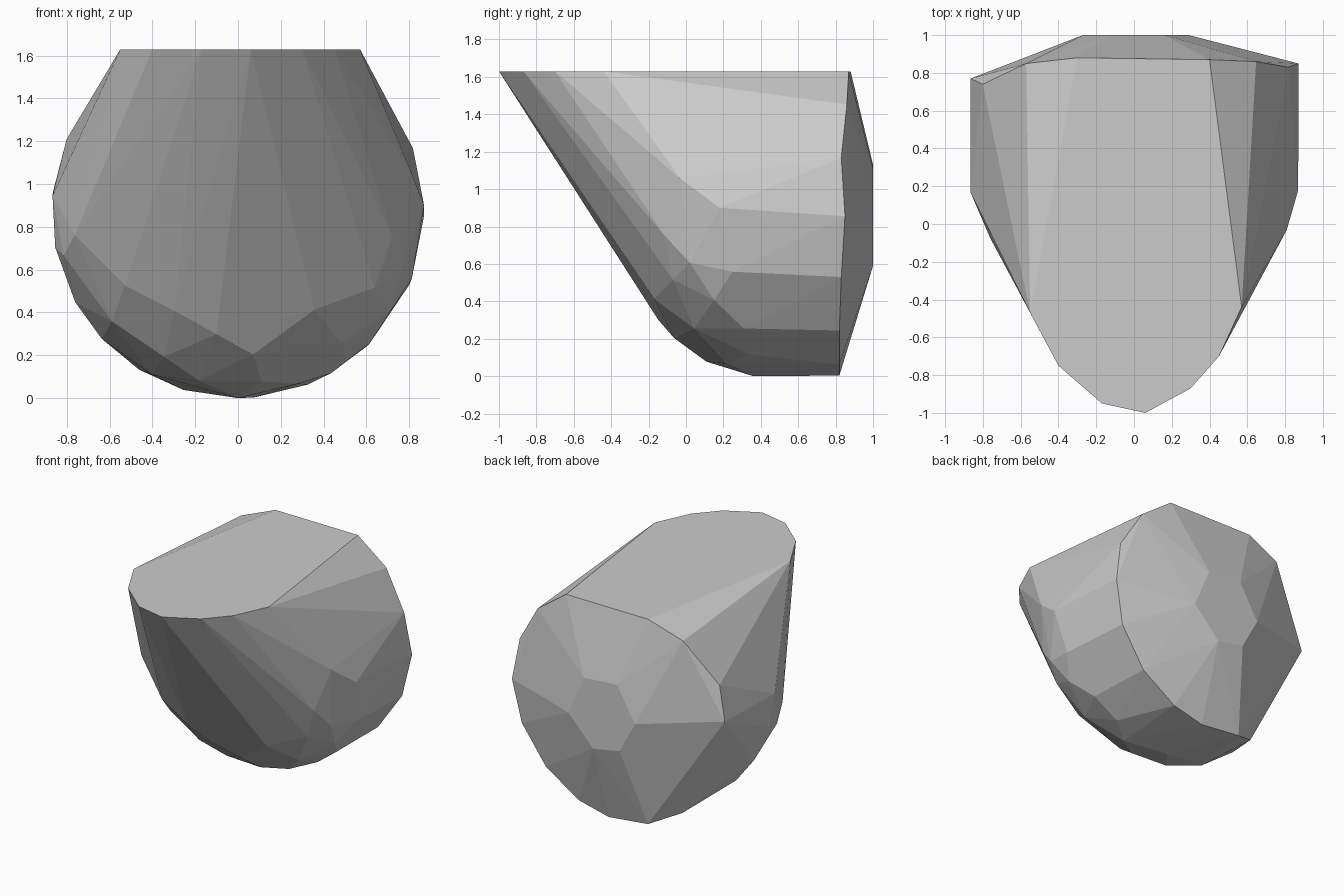
import bpy
import bmesh
from math import sin, cos, radians, sqrt

default_cube = bpy.data.objects.get("Cube")
if default_cube:
    bpy.data.objects.remove(default_cube, do_unlink=True)

RADIUS = 0.87      # body radius around the front-to-back axis
TOP = 1.63         # height of the flat cut


def around_axis(angle, radius, y):
    """Point around the front-to-back axis; zero degrees is straight down."""
    turn = radians(angle)
    return (radius * sin(turn), y, RADIUS - radius * cos(turn))


def belly_point(angle, percent):
    """Point on the bulging front, which leans forward as it rises."""
    radius = percent / 100
    bulge = sqrt(max(0, 1 - (radius / RADIUS) ** 2))
    x, _, z = around_axis(angle, radius, 0)
    return (x, 0.34 - 0.6 * bulge - 0.2 * (z - 0.1), z)


# Flat top outline, running from the pointed front to the rear
top_outline = [(0.06, -1), (0.3, -0.87), (0.45, -0.7), (0.57, -0.44),
               (0.4, 0.87), (-0.3, 0.88),
               (-0.55, -0.47), (-0.4, -0.75), (-0.17, -0.95)]

# Rear rim: angle and depth of each corner
rear_rim = [(5, 0.82), (22, 0.82), (44, 0.82), (67, 0.83), (89, 0.85),
            (110, 0.83), (132, 0.86), (-139, 0.85), (-113, 0.74),
            (-96, 0.77), (-32, 0.7), (-17, 0.82)]

# Rear cap: corners of the shallow bulge behind the rim
rear_cap = [(0.16, 1.11), (-0.12, 1.13), (0.29, 0.81),
            (-0.27, 0.87), (0.08, 0.59), (-0.14, 0.63)]

# Belly: angle and radius in percent of each corner
belly = [(61, 73), (38, 58), (38, 78), (45, 87), (81, 73), (6, 67),
         (8, 80), (69, 87), (57, 85), (71, 81), (103, 83), (92, 87),
         (19, 85), (0, 87), (30, 87), (-10, 58), (-27, 76), (-33, 55),
         (-57, 63), (-49, 78), (-82, 77), (-76, 84), (-79, 87),
         (-61, 87), (-47, 87), (-13, 81), (-95, 87), (-28, 86)]

points = [(x, y, TOP) for x, y in top_outline]
points += [around_axis(angle, RADIUS, y) for angle, y in rear_rim]
points += [(x, 1, z) for x, z in rear_cap]
points += [belly_point(angle, percent) for angle, percent in belly]

# Wrap all the corners in one faceted convex shell
shell = bmesh.new()
for point in points:
    shell.verts.new(point)
hull = bmesh.ops.convex_hull(shell, input=shell.verts[:])
leftover = {item for item in hull["geom_interior"] + hull["geom_unused"]
            if isinstance(item, bmesh.types.BMVert)}
bmesh.ops.delete(shell, geom=list(leftover), context="VERTS")

# Merge coplanar triangles so the top is a single flat face
bmesh.ops.dissolve_limit(shell, angle_limit=radians(0.5),
                         verts=shell.verts[:], edges=shell.edges[:])
bmesh.ops.recalc_face_normals(shell, faces=shell.faces[:])

mesh = bpy.data.meshes.new("faceted_stone")
shell.to_mesh(mesh)
shell.free()

# Plain grey material
grey = bpy.data.materials.new("stone_grey")
grey.use_nodes = True
colour = (0.6, 0.6, 0.6, 1)
grey.diffuse_color = colour
grey.node_tree.nodes["Principled BSDF"].inputs["Base Color"].default_value = colour
mesh.materials.append(grey)

stone = bpy.data.objects.new("faceted_stone", mesh)
bpy.context.collection.objects.link(stone)
